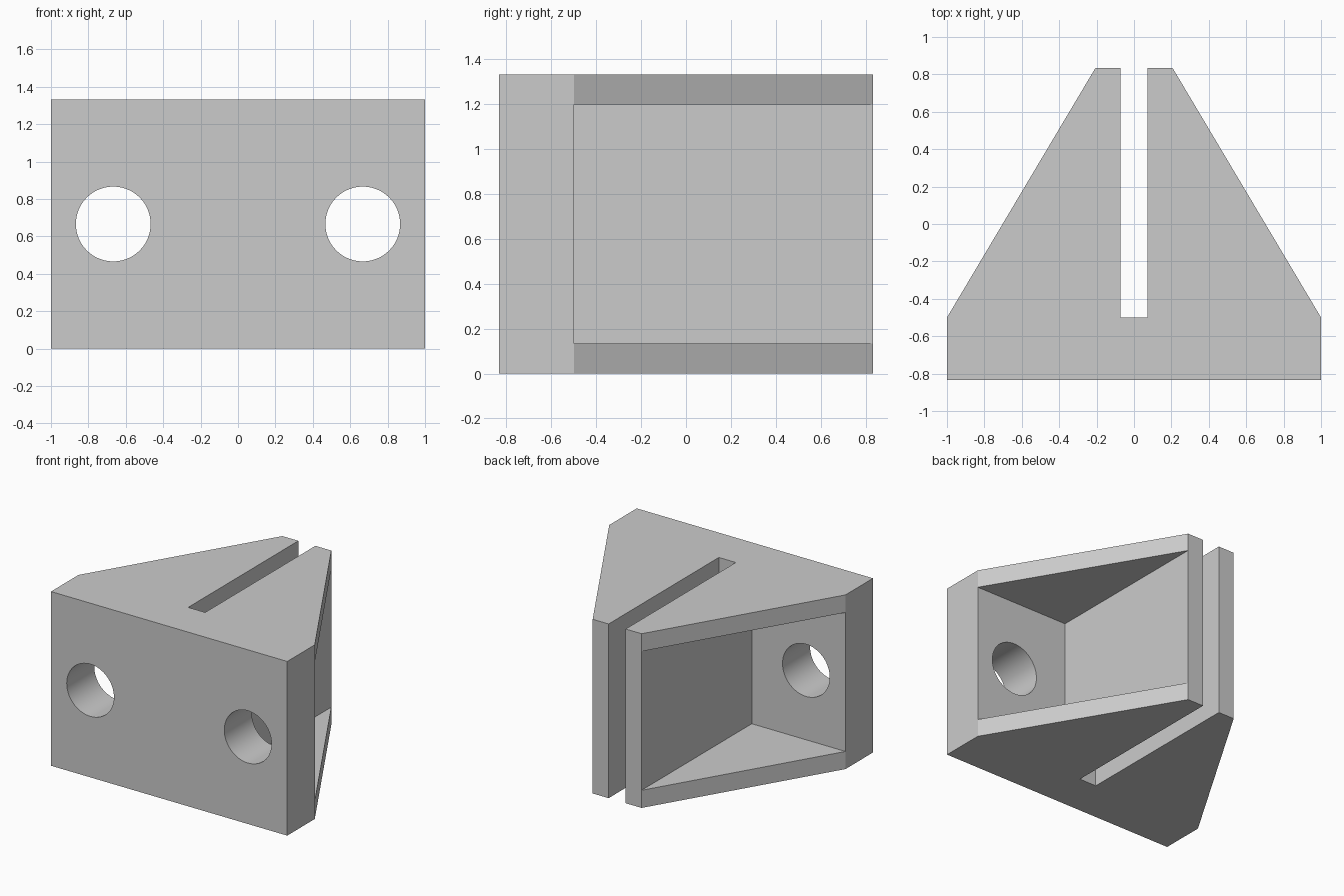
import bpy, bmesh, math
from mathutils import Matrix

cube = bpy.data.objects.get("Cube")
if cube:
    bpy.data.objects.remove(cube, do_unlink=True)

# Main dimensions
HEIGHT = 1.333
FRONT, PLATE_BACK, BACK = -0.833, -0.5, 0.833
SLOT, RIB = 0.072, 0.207      # half widths of the slot and of the ribbed core
SHELF = 0.135                 # thickness of the top and bottom webs
HOLE_X, HOLE_R = 0.667, 0.2

grey = bpy.data.materials.new("light grey")
grey.use_nodes = True
colour = (0.6, 0.6, 0.6, 1)
grey.diffuse_color = colour
grey.node_tree.nodes["Principled BSDF"].inputs["Base Color"].default_value = colour


def add_object(name, bm):
    bmesh.ops.recalc_face_normals(bm, faces=bm.faces)
    mesh = bpy.data.meshes.new(name)
    bm.to_mesh(mesh)
    bm.free()
    mesh.materials.append(grey)
    obj = bpy.data.objects.new(name, mesh)
    bpy.context.collection.objects.link(obj)
    return obj


def prism(name, outline, z0, z1):
    bm = bmesh.new()
    face = bm.faces.new([bm.verts.new((x, y, z0)) for x, y in outline])
    top = bmesh.ops.extrude_face_region(bm, geom=[face])["geom"]
    verts = [v for v in top if isinstance(v, bmesh.types.BMVert)]
    bmesh.ops.translate(bm, verts=verts, vec=(0, 0, z1 - z0))
    return add_object(name, bm)


def hole(name, x):
    bm = bmesh.new()
    place = Matrix.Translation((x, FRONT, HEIGHT / 2)) @ Matrix.Rotation(math.pi / 2, 4, "X")
    bmesh.ops.create_cone(bm, cap_ends=True, segments=64, radius1=HOLE_R,
                          radius2=HOLE_R, depth=1.2, matrix=place)
    return add_object(name, bm)


# Slotted wedge: half outline mirrored across the centre
half = [(1, FRONT), (1, PLATE_BACK), (RIB, BACK), (SLOT, BACK), (SLOT, PLATE_BACK)]
outline = half + [(-x, y) for x, y in reversed(half)]
bracket = prism("slotted_bracket", outline, 0, HEIGHT)

# Side pockets and bolt holes
cutters = []
for side, sign in (("left", 1), ("right", -1)):
    pocket = [(sign * x, y) for x, y in
              ((RIB, PLATE_BACK), (1.3, PLATE_BACK), (1.3, 1.1), (RIB, 1.1))]
    cutters.append(prism(side + "_pocket_cutter", pocket, SHELF, HEIGHT - SHELF))
    cutters.append(hole(side + "_hole_cutter", sign * HOLE_X))

for cutter in cutters:
    cutter.hide_render = True
    mod = bracket.modifiers.new(cutter.name, "BOOLEAN")
    mod.operation = "DIFFERENCE"
    mod.solver = "EXACT"
    mod.object = cutter

# Bake the cuts and remove the cutters
bpy.context.view_layer.update()
evaluated = bracket.evaluated_get(bpy.context.evaluated_depsgraph_get())
result = bpy.data.meshes.new_from_object(evaluated)
bracket.modifiers.clear()
bracket.data = result
for cutter in cutters:
    bpy.data.objects.remove(cutter, do_unlink=True)

# Smooth hole walls, sharp edges elsewhere
bpy.ops.object.select_all(action="DESELECT")
bracket.select_set(True)
bpy.context.view_layer.objects.active = bracket
bpy.ops.object.shade_smooth_by_angle(angle=math.radians(25))
